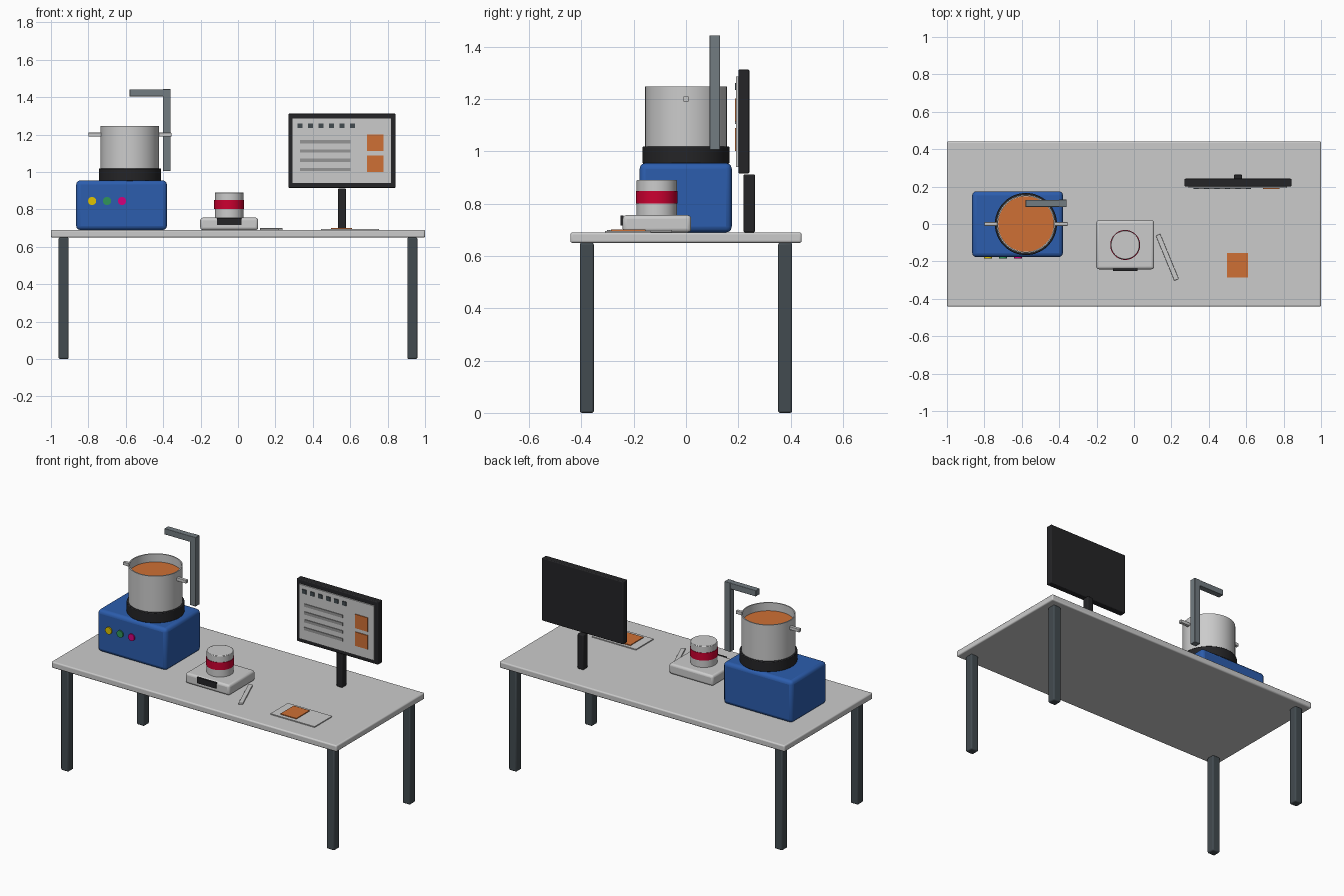
import bpy, bmesh, math

if "Cube" in bpy.data.objects:
    bpy.data.objects.remove(bpy.data.objects["Cube"])


def mat(name, r, g, b):
    m = bpy.data.materials.new(name)
    m.diffuse_color = (r, g, b, 1)
    m.use_nodes = True
    m.node_tree.nodes["Principled BSDF"].inputs["Base Color"].default_value = m.diffuse_color
    return m


BLACK = mat("black", 0.018, 0.018, 0.02)
SLATE = mat("slate", 0.055, 0.07, 0.08)
STEEL = mat("steel", 0.17, 0.2, 0.22)
BLUE = mat("blue", 0.025, 0.11, 0.42)
ORANGE = mat("orange", 0.62, 0.16, 0.035)
RED = mat("red", 0.6, 0.0, 0.03)
YELLOW = mat("yellow", 0.75, 0.55, 0.0)
GREEN = mat("green", 0.03, 0.3, 0.1)
MAGENTA = mat("magenta", 0.65, 0.0, 0.2)
PALE = mat("pale", 0.65, 0.65, 0.63)
GREY = mat("grey", 0.3, 0.3, 0.3)


def finish(obj, name, material, bevel=0, segments=3):
    obj.name = name
    if material:
        obj.data.materials.append(material)
    if bevel:
        mod = obj.modifiers.new("bevel", "BEVEL")
        mod.width, mod.segments = bevel, segments
    bpy.ops.object.shade_smooth_by_angle(angle=math.radians(35))
    return obj


def box(name, x, y, z, material=None, bevel=0, rot=0):
    """Box from (min, max) ranges."""
    spans = (x, y, z)
    bpy.ops.mesh.primitive_cube_add(size=1, location=[(a + b) / 2 for a, b in spans])
    obj = bpy.context.object
    for v in obj.data.vertices:
        for i, (a, b) in enumerate(spans):
            v.co[i] *= b - a
    obj.rotation_euler.z = rot
    return finish(obj, name, material, bevel)


def cyl(name, loc, r, depth, material=None, rot=(0, 0, 0), bevel=0, n=48):
    bpy.ops.mesh.primitive_cylinder_add(vertices=n, radius=r, depth=depth, location=loc, rotation=rot)
    return finish(bpy.context.object, name, material, bevel, 2)


def lathe(name, profile, loc, material=None, steps=64):
    """Spin an (r, z) profile that starts and ends on the axis."""
    bm = bmesh.new()
    vs = [bm.verts.new((r, 0, z)) for r, z in profile]
    es = [bm.edges.new(p) for p in zip(vs, vs[1:])]
    bmesh.ops.spin(bm, geom=vs + es, axis=(0, 0, 1), cent=(0, 0, 0), steps=steps, angle=math.tau)
    bmesh.ops.remove_doubles(bm, verts=bm.verts, dist=1e-5)
    bmesh.ops.recalc_face_normals(bm, faces=bm.faces)
    me = bpy.data.meshes.new(name)
    bm.to_mesh(me)
    bm.free()
    obj = bpy.data.objects.new(name, me)
    obj.location = loc
    bpy.context.collection.objects.link(obj)
    bpy.ops.object.select_all(action="DESELECT")
    bpy.context.view_layer.objects.active = obj
    obj.select_set(True)
    return finish(obj, name, material)


# Table
box("table_top", (-1, 1), (-0.442, 0.442), (0.65, 0.69), None, 0.008)
for sx, side in ((-1, "left"), (1, "right")):
    for sy, end in ((-1, "front"), (1, "back")):
        cx, cy = 0.932 * sx, 0.379 * sy
        box(f"leg_{end}_{side}", (cx - 0.027, cx + 0.027), (cy - 0.027, cy + 0.027), (0, 0.65), SLATE, 0.008)

# Heater with knobs
PX = -0.578
box("heater_body", (-0.865, -0.38), (-0.177, 0.175), (0.69, 0.955), BLUE, 0.022)
for x, m in ((-0.78, YELLOW), (-0.70, GREEN), (-0.62, MAGENTA)):
    cyl("knob_" + m.name, (x, -0.177, 0.845), 0.022, 0.016, m, (math.pi / 2, 0, 0), n=24)
cyl("hot_plate", (PX, 0, 0.986), 0.166, 0.066, BLACK, bevel=0.004, n=64)

# Open pot, its contents and handles
lathe("pot", [(0, 1.015), (0.156, 1.015), (0.156, 1.247), (0.149, 1.247), (0.149, 1.194), (0, 1.194)], (PX, 0, 0))
cyl("pot_contents", (PX, 0, 1.191), 0.148, 0.01, ORANGE, n=64)
for s, side in ((-1, "left"), (1, "right")):
    a, b = sorted((PX + s * 0.15, PX + s * 0.222))
    box("pot_handle_" + side, (a, b), (-0.01, 0.01), (1.19, 1.21), None, 0.002)

# Overhead arm
box("arm_post", (-0.402, -0.36), (0.09, 0.13), (1.005, 1.443), STEEL, 0.003)
box("arm_beam", (-0.58, -0.361), (0.091, 0.129), (1.404, 1.442), STEEL, 0.003)

# Weighing scale with jar
box("scale_body", (-0.202, 0.108), (-0.242, 0.02), (0.69, 0.756), PALE, 0.014)
box("scale_display", (-0.113, 0.02), (-0.25, -0.238), (0.717, 0.754), BLACK)
cyl("jar", (-0.047, -0.112, 0.82), 0.077, 0.14, None, bevel=0.003)
cyl("jar_band", (-0.047, -0.112, 0.825), 0.08, 0.048, RED)

# Stirring stick
box("stirring_stick", (0.048, 0.308), (-0.191, -0.165), (0.69, 0.7), None, 0.002, math.radians(-67.6))

# Card with coloured patch
box("card", (0.444, 0.754), (-0.31, -0.134), (0.69, 0.696), PALE)
box("card_patch", (0.498, 0.61), (-0.287, -0.154), (0.694, 0.701), ORANGE)

# Monitor
box("monitor_stand", (0.535, 0.577), (0.22, 0.264), (0.69, 0.912), BLACK, 0.006)
box("monitor_case", (0.27, 0.842), (0.2, 0.242), (0.915, 1.312), BLACK, 0.005)
box("screen", (0.292, 0.818), (0.192, 0.202), (0.94, 1.285), PALE)
for i in range(6):
    x = 0.332 + 0.056 * i
    box(f"screen_icon_{i + 1}", (x - 0.013, x + 0.013), (0.187, 0.193), (1.234, 1.26), SLATE)
for i in range(4):
    z = 1.162 - 0.0495 * i
    box(f"screen_line_{i + 1}", (0.332, 0.602), (0.188, 0.193), (z - 0.009, z + 0.009), GREY)
for i, z in enumerate((1.157, 1.045)):
    box(f"screen_tile_{i + 1}", (0.69, 0.778), (0.187, 0.193), (z - 0.044, z + 0.044), ORANGE)
